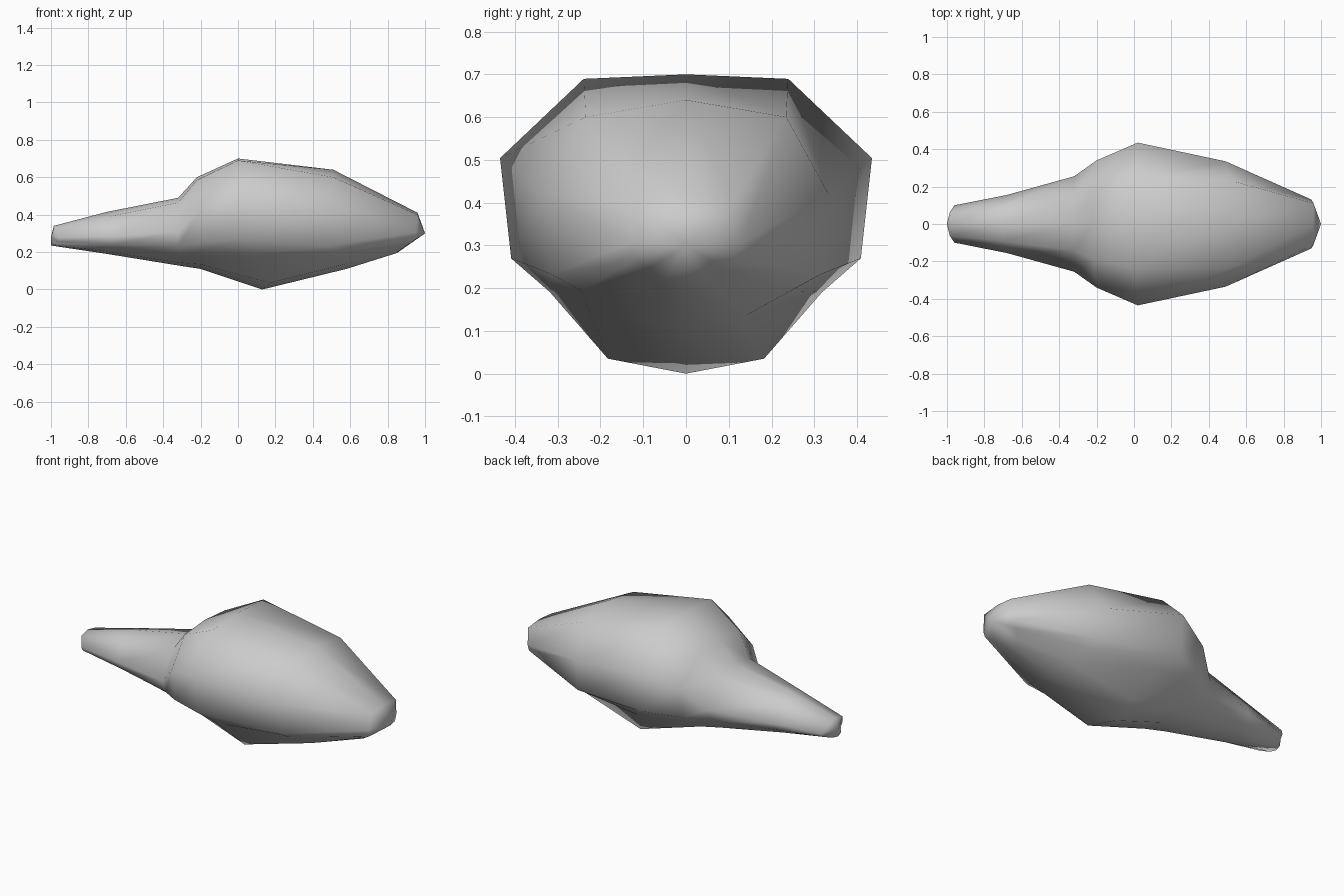
import bpy
import bmesh
from mathutils import Vector

# Remove the default object
default_cube = bpy.data.objects.get("Cube")
if default_cube:
    bpy.data.objects.remove(default_cube, do_unlink=True)


def make_material(name, colour):
    material = bpy.data.materials.new(name)
    material.use_nodes = True
    material.diffuse_color = colour
    material.node_tree.nodes["Principled BSDF"].inputs["Base Color"].default_value = colour
    return material


def ring_points(x_top, x_side, x_keel, x_bottom, z_top, z_bottom, half_width,
                shoulder_y, shoulder_z, side_z, low_side_y, low_side_z, flank_inset=0):
    """Twelve-sided, mirrored cross-section; the shoulder and side values are fractions."""
    height = z_top - z_bottom

    def point(x, across, up):
        return Vector((x, across * half_width, z_bottom + up * height))

    low_side = point(x_side, low_side_y, low_side_z)
    keel = point(x_keel, 0.42, 0.05)
    flank = low_side.lerp(keel, 0.4) + Vector((0, 0, flank_inset))
    half = [
        point(x_top, shoulder_y, shoulder_z),
        point(x_side, 1, side_z),
        low_side,
        flank,
        keel,
    ]
    mirrored = [Vector((p.x, -p.y, p.z)) for p in reversed(half)]
    return [point(x_top, 0, 1)] + half + [point(x_bottom, 0, 0)] + mirrored


def loft(name, sections, end_tips, material):
    """Skin the sections with quads and close each end with a fan to a tip."""
    mesh = bpy.data.meshes.new(name)
    bm = bmesh.new()
    rings = [[bm.verts.new(p) for p in ring_points(*s)] for s in sections]
    count = len(rings[0])
    for ring, following in zip(rings, rings[1:]):
        for i in range(count):
            j = (i + 1) % count
            bm.faces.new((ring[i], ring[j], following[j], following[i]))
    for ring, tip in zip((rings[0], rings[-1]), end_tips):
        tip_vert = bm.verts.new(tip)
        for i in range(count):
            bm.faces.new((ring[i], ring[(i + 1) % count], tip_vert))
    bmesh.ops.recalc_face_normals(bm, faces=bm.faces)
    for face in bm.faces:
        face.smooth = True
    bm.to_mesh(mesh)
    bm.free()
    mesh.materials.append(material)
    body = bpy.data.objects.new(name, mesh)
    bpy.context.collection.objects.link(body)
    return body


grey = make_material("plain grey", (0.6, 0.6, 0.6, 1))

# Cross-sections from the thin neck, over the swollen belly, to the blunt nose
sections = [
    (-0.985, -0.96, -0.99, -1.0, 0.34, 0.235, 0.1, 0.62, 0.87, 0.4, 0.85, 0.18),
    (-0.7, -0.68, -0.7, -0.7, 0.415, 0.19, 0.155, 0.6, 0.88, 0.42, 0.85, 0.22),
    (-0.32, -0.32, -0.31, -0.3, 0.49, 0.125, 0.255, 0.55, 0.93, 0.5, 0.87, 0.29),
    (-0.22, -0.2, -0.2, -0.2, 0.6, 0.11, 0.34, 0.55, 0.97, 0.66, 0.92, 0.29),
    (0.0, 0.02, 0.17, 0.13, 0.7, 0.0, 0.435, 0.55, 0.985, 0.72, 0.94, 0.385, 0.015),
    (0.51, 0.49, 0.58, 0.58, 0.64, 0.11, 0.335, 0.7, 0.925, 0.58, 0.94, 0.23),
    (0.96, 0.95, 0.86, 0.85, 0.41, 0.195, 0.13, 0.85, 0.95, 0.52, 0.9, 0.34),
]
loft("body", sections, ((-1.0, 0, 0.28), (1.0, 0, 0.3)), grey)
